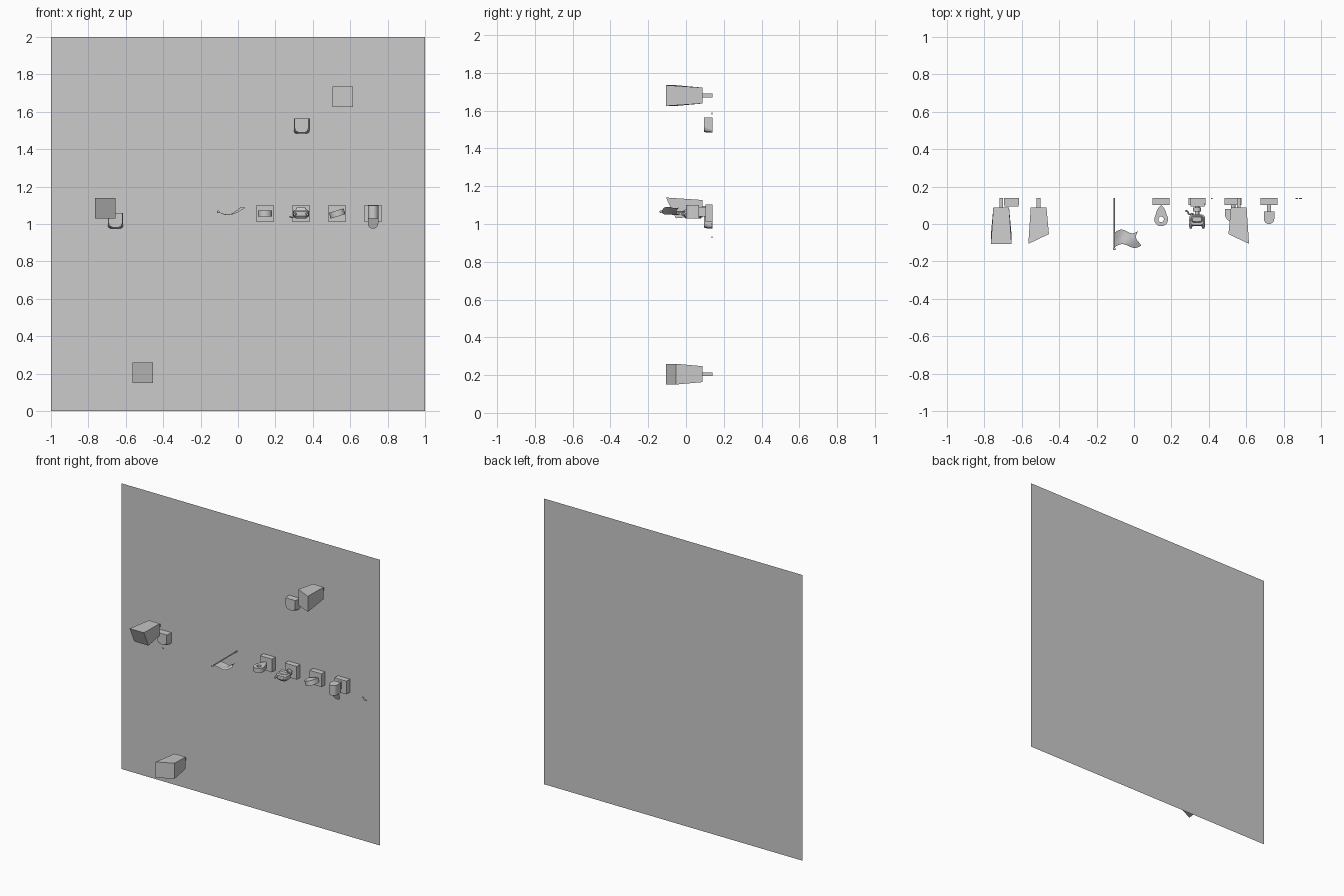
import bpy, bmesh
from math import sin, cos, pi, radians
from mathutils import Matrix, Vector

if "Cube" in bpy.data.objects:
    bpy.data.objects.remove(bpy.data.objects["Cube"])

WALL_Y = 0.14


def finish(name, bm, smooth=False):
    bmesh.ops.recalc_face_normals(bm, faces=bm.faces)
    me = bpy.data.meshes.new(name)
    bm.to_mesh(me)
    bm.free()
    ob = bpy.data.objects.new(name, me)
    bpy.context.collection.objects.link(ob)
    if smooth:
        for p in me.polygons:
            p.use_smooth = True
        me.set_sharp_from_angle(angle=radians(35))
    return ob


def loft(name, rings, smooth=False, matrix=None):
    """Skin closed rings of equal length and cap both ends."""
    bm = bmesh.new()
    vs = [[bm.verts.new(p) for p in r] for r in rings]
    n = len(rings[0])
    for a, b in zip(vs, vs[1:]):
        for i in range(n):
            j = (i + 1) % n
            bm.faces.new((a[i], a[j], b[j], b[i]))
    bm.faces.new(vs[0])
    bm.faces.new(vs[-1])
    if matrix:
        bm.transform(matrix)
    return finish(name, bm, smooth)


def box(name, x, y, z):
    ring = lambda yy: [(x[0], yy, z[0]), (x[1], yy, z[0]), (x[1], yy, z[1]), (x[0], yy, z[1])]
    return loft(name, [ring(y[0]), ring(y[1])])


def rod(name, a, b, r, r2=None, n=12):
    a, b = Vector(a), Vector(b)
    q = (b - a).to_track_quat('Z', 'Y')
    ring = lambda c, rad: [c + q @ Vector((rad * cos(2 * pi * i / n), rad * sin(2 * pi * i / n), 0)) for i in range(n)]
    return loft(name, [ring(a, r), ring(b, r2 or r)], True)


def square(h, y, skew=0):
    return [(sx * h, y - skew * sx, sz * h) for sx, sz in ((-1, -1), (1, -1), (1, 1), (-1, 1))]


# Tapered lamp heads with an oblique front, each on a square neck
for i, (x, z, turn) in enumerate([(0.56, 1.68, 0), (-0.51, 0.205, 180), (-0.71, 1.085, -90)]):
    m = Matrix.Translation((x, 0, z)) @ Matrix.Rotation(radians(turn), 4, 'Y')
    loft(f"tapered_head_{i}", [square(0.055, -0.08, 0.026), square(0.042, 0.088)], matrix=m)
    loft(f"head_neck_{i}", [square(0.01, 0.085), square(0.01, WALL_Y)], matrix=m)

# Wall pouches with chamfered lower corners
for i, (x, z) in enumerate([(0.34, 1.525), (-0.655, 1.018)]):
    def pouch(h, y, c, x=x, z=z):
        pts = [(-h, h), (-h, -h + c), (-h + c * 0.3, -h + c * 0.3), (-h + c, -h),
               (h - c, -h), (h - c * 0.3, -h + c * 0.3), (h, -h + c), (h, h)]
        return [(x + a, y, z + b) for a, b in pts]
    rings = [pouch(0.041, WALL_Y, 0.012), pouch(0.041, 0.112, 0.02), pouch(0.037, 0.094, 0.026)]
    for r in rings:
        r[0] = (r[0][0], r[0][1], z + 0.04)
        r[-1] = (r[-1][0], r[-1][1], z + 0.04)
    loft(f"wall_pouch_{i}", rings)

# Wall
bm = bmesh.new()
bm.faces.new([bm.verts.new(p) for p in ((-1, WALL_Y, 0), (1, WALL_Y, 0), (1, WALL_Y, 2), (-1, WALL_Y, 2))])
finish("wall", bm)

# Row of mounting blocks
CX = (0.145, 0.337, 0.53, 0.722)
for i, x in enumerate(CX):
    box(f"mount_block_{i}", (x - 0.046, x + 0.046), (0.102, WALL_Y), (1.01, 1.102))

# Teardrop ring with a round hole
x, yc, n = CX[0], 0.025, 24
bm = bmesh.new()
cols = []
for i in range(n):
    a = 2 * pi * i / n + pi / 2
    d = abs((a - pi / 2 + pi) % (2 * pi) - pi)
    t = max(0, 1 - d / 0.95)
    r = 0.037 + (0.077 - 0.037) * t ** 1.5
    o, s = (x + r * cos(a), yc + r * sin(a)), (x + 0.015 * cos(a), yc + 0.015 * sin(a))
    cols.append([bm.verts.new((*p, z)) for p, z in ((o, 1.04), (o, 1.072), (s, 1.072), (s, 1.04))])
for i in range(n):
    a, b = cols[i], cols[(i + 1) % n]
    for k in range(4):
        bm.faces.new((a[k], b[k], b[(k + 1) % 4], a[(k + 1) % 4]))
finish("teardrop_ring", bm, True)


# Rounded body with raised lid, neck, ears and side hook
def oval(cx, cy, z, rx, ry, p=0.5, n=24):
    out = []
    for i in range(n):
        c, s = cos(2 * pi * i / n), sin(2 * pi * i / n)
        out.append((cx + rx * (abs(c) ** p) * (1 if c > 0 else -1), cy + ry * (abs(s) ** p) * (1 if s > 0 else -1), z))
    return out


x = CX[1]
loft("ornament_body", [oval(x, 0.02, z, rx, ry) for z, rx, ry in
                       ((1.03, 0.028, 0.022), (1.042, 0.042, 0.032), (1.068, 0.042, 0.032), (1.076, 0.034, 0.026))], True)
loft("ornament_lid", [oval(x, 0.025, 1.074, 0.03, 0.018), oval(x, 0.025, 1.088, 0.024, 0.013)], True)
rod("ornament_neck", (x, 0.045, 1.056), (x, 0.105, 1.056), 0.012)
rod("ornament_collar", (x, 0.066, 1.056), (x, 0.088, 1.056), 0.021)
for s in (-1, 1):
    rod("ornament_foot", (x + s * 0.032, 0, 1.056), (x + s * 0.034, -0.024, 1.05), 0.012, 0.006, 8)
hook = [(-0.02, 0.055, 1.045), (-0.045, 0.052, 1.035), (-0.05, 0.068, 1.035), (-0.062, 0.072, 1.04)]
for a, b in zip(hook, hook[1:]):
    rod("ornament_hook", (x + a[0], a[1], a[2]), (x + b[0], b[1], b[2]), 0.004, n=6)


# Tilted rounded plate and upright half-round holder
def tongue(z, hw, y0, y1, n=10):
    arc = [(-hw * cos(pi * i / n), y0 + hw - hw * sin(pi * i / n), z) for i in range(n + 1)]
    return arc + [(hw, y1, z), (-hw, y1, z)]


m = Matrix.Translation((CX[2], 0, 1.056)) @ Matrix.Rotation(radians(-17), 4, 'Y')
loft("tilted_plate", [tongue(-0.016, 0.041, 0.012, 0.08), tongue(0.016, 0.041, 0.012, 0.08)], True, m)
rod("plate_neck", (CX[2], 0.075, 1.056), (CX[2], 0.105, 1.056), 0.012)
m = Matrix.Translation((CX[3], 0, 0))
loft("upright_holder", [tongue(1.03, 0.028, 0.0, 0.068), tongue(1.1, 0.028, 0.0, 0.068)], True, m)
box("holder_neck", (CX[3] - 0.01, CX[3] + 0.01), (0.066, 0.105), (1.04, 1.09))
bm = bmesh.new()
pts = [(-0.028, 0.045, 1.035)] + [(-0.028 * cos(pi * i / 10), 0.056 + 0.012 * sin(pi * i / 10),
                                   1.003 - 0.028 * sin(pi * i / 10)) for i in range(11)] + [(0.028, 0.045, 1.035)]
bm.faces.new([bm.verts.new((CX[3] + p[0], p[1], p[2])) for p in pts])
finish("hanging_flap", bm)

# Flag pole with knob and rippled flag
rod("flag_pole", (-0.105, -0.132, 1.065), (-0.105, WALL_Y, 1.065), 0.004)
bm = bmesh.new()
bmesh.ops.create_uvsphere(bm, u_segments=12, v_segments=8, radius=0.007, matrix=Matrix.Translation((-0.105, -0.133, 1.065)))
finish("pole_knob", bm, True)
bm = bmesh.new()
NU, NV = 16, 6
grid = []
for i in range(NU + 1):
    u = i / NU
    row = []
    for j in range(NV + 1):
        v = j / NV
        px = -0.103 + u * (0.142 - 0.018 * v - 0.02 * sin(pi * v))
        py = -0.122 + 0.078 * v + 0.012 * sin(2 * pi * (u - 0.02 + 0.5 * v)) * (1 - 2 * v) + 0.008 * u
        pz = 1.065 - 0.018 * sin(pi * u * 1.15) + 0.014 * u * u + 0.004 * sin(2 * pi * v) * u
        row.append(bm.verts.new((px, py, pz)))
    grid.append(row)
for i in range(NU):
    for j in range(NV):
        bm.faces.new((grid[i][j], grid[i + 1][j], grid[i + 1][j + 1], grid[i][j + 1]))
finish("flag_cloth", bm, True)

# Tiny wall studs
for x, z, w in ((-0.68, 0.93, 0.004), (0.415, 1.585, 0.004), (0.87, 1.0, 0.007), (0.89, 0.987, 0.007)):
    box("wall_stud", (x - w, x + w), (WALL_Y - 0.006, WALL_Y), (z - 0.004, z + 0.004))
